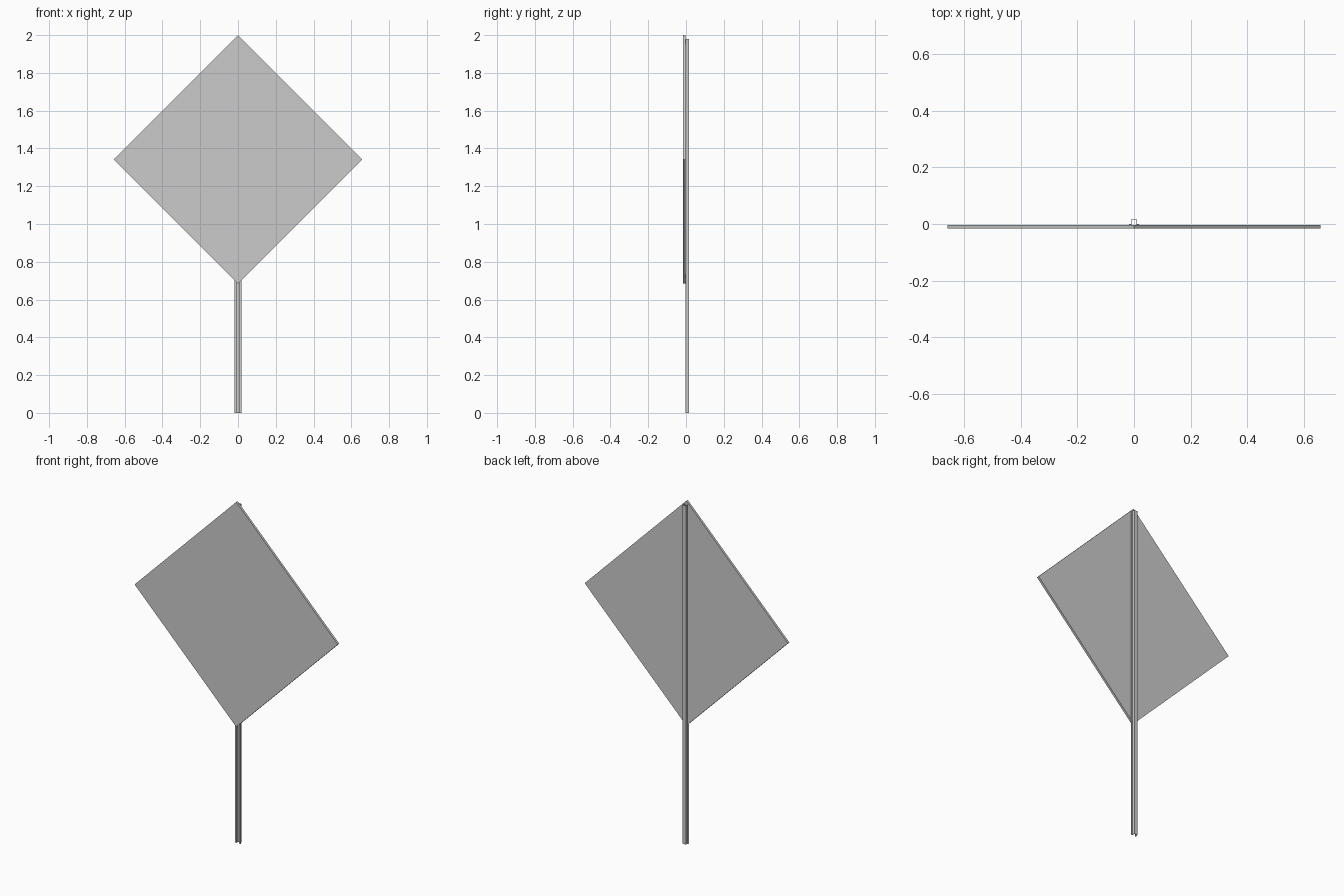
import bpy
import bmesh
from mathutils import Vector

if "Cube" in bpy.data.objects:
    bpy.data.objects.remove(bpy.data.objects["Cube"])


def extrude_profile(name, points, direction):
    """Make a closed solid by extruding a planar outline."""
    bm = bmesh.new()
    face = bm.faces.new([bm.verts.new(p) for p in points])
    result = bmesh.ops.extrude_face_region(bm, geom=[face], use_keep_orig=True)
    moved = [g for g in result["geom"] if isinstance(g, bmesh.types.BMVert)]
    bmesh.ops.translate(bm, verts=moved, vec=Vector(direction))
    bmesh.ops.recalc_face_normals(bm, faces=bm.faces)
    mesh = bpy.data.meshes.new(name)
    bm.to_mesh(mesh)
    bm.free()
    obj = bpy.data.objects.new(name, mesh)
    bpy.context.collection.objects.link(obj)
    return obj


FRONT, JOIN, BACK = -0.0165, -0.003, 0.0165

# Diamond sign plate
r, cz = 0.6575, 1.3425
diamond = [(0, FRONT, cz - r), (r, FRONT, cz), (0, FRONT, cz + r), (-r, FRONT, cz)]
extrude_profile("sign_plate", diamond, (0, JOIN - FRONT, 0))

# Hat-shaped channel post, open to the front, flanges against the plate
t = 0.003
half = [(0.008, JOIN), (0.0185, JOIN), (0.0185, JOIN + t), (0.011, JOIN + t),
        (0.011, BACK)]
inner = [(0.008, BACK - t)]
right = inner + half
outline = right + [(-x, y) for x, y in reversed(right)]
extrude_profile("channel_post", [(x, y, 0) for x, y in outline], (0, 0, 1.98))
